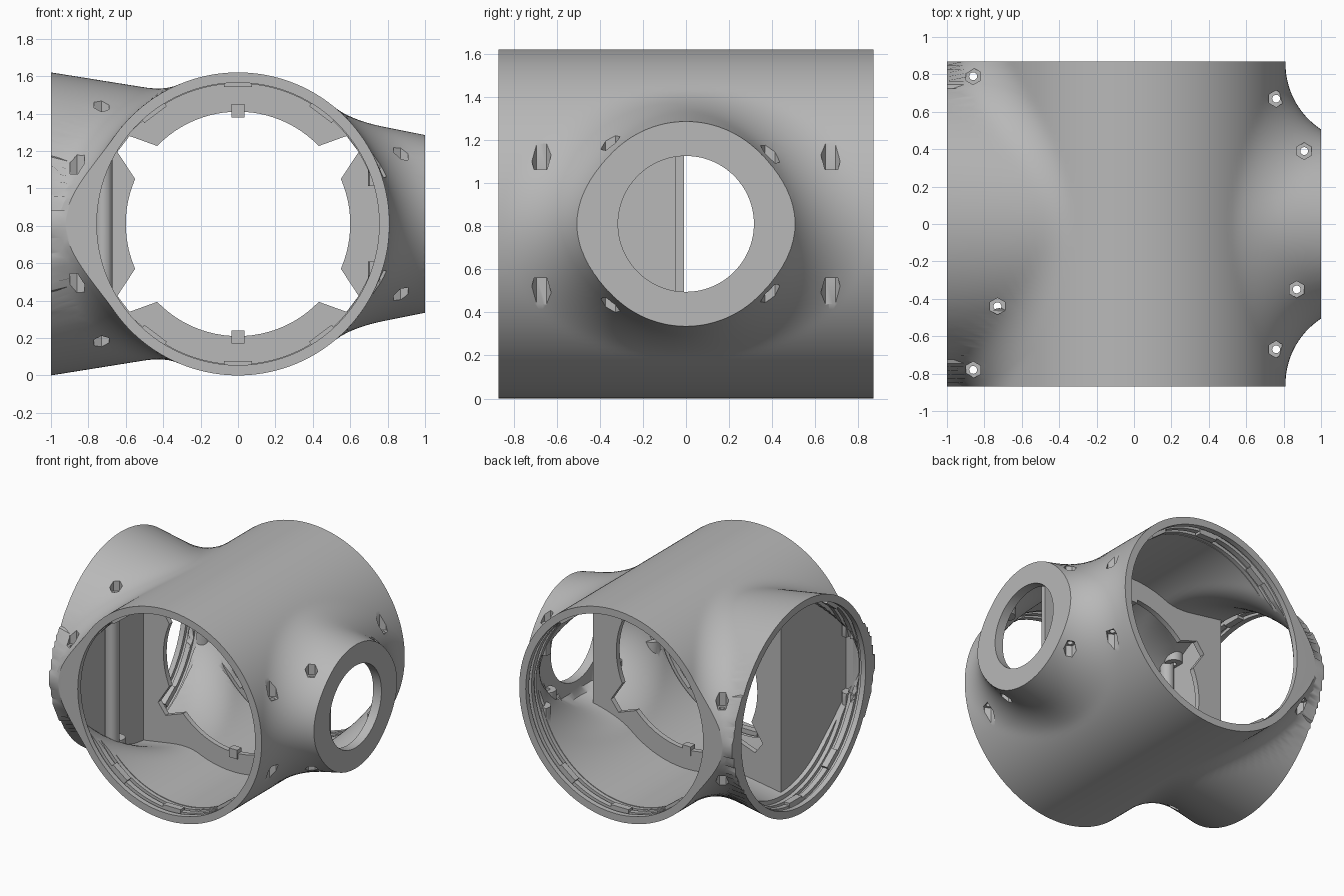
import bpy, bmesh, math
from mathutils import Vector, Matrix

if "Cube" in bpy.data.objects:
    bpy.data.objects.remove(bpy.data.objects["Cube"])

CZ, R, END = 0.81, 0.81, 0.87      # axis height, main tube radius, half length
BORE = 0.755

grey = bpy.data.materials.new("light grey")
grey.use_nodes = True
grey.diffuse_color = (0.48, 0.48, 0.48, 1)
grey.node_tree.nodes["Principled BSDF"].inputs["Base Color"].default_value = (0.48, 0.48, 0.48, 1)


def blend(x, y, z):
    """Distance to the main tube joined to a cone branch by a rolling fillet."""
    rho, r = math.hypot(x, z) + 1e-9, math.hypot(y, z) + 1e-9
    if x < 0:
        slope, radius, fillet = 0.16, 0.81 + 0.16 * (-1 - x), 0.26
        radius = 0.81 - 0.16 * (1 + x)
        nx = slope
    else:
        slope, radius, fillet = 0.2, 0.475 + 0.2 * (1 - x), 0.42
        nx = slope
    k = 1 / math.sqrt(1 + slope * slope)
    d1, d2 = rho - R, (r - radius) * k
    c = (x / rho * nx + z / rho * z / r) * k
    u, v = fillet - d1, fillet - d2
    if u > c * v and v > c * u and c < 0.999 and max(u, v) > 0:
        return fillet - math.sqrt((u * u + v * v - 2 * c * u * v) / (1 - c * c))
    return min(d1, d2)


def solve(inside, lo, hi):
    for _ in range(18):
        mid = (lo + hi) / 2
        lo, hi = (mid, hi) if inside(mid) else (lo, mid)
    return lo


def make(name, bm):
    bmesh.ops.recalc_face_normals(bm, faces=bm.faces)
    me = bpy.data.meshes.new(name)
    bm.to_mesh(me)
    bm.free()
    me.materials.append(grey)
    ob = bpy.data.objects.new(name, me)
    bpy.context.collection.objects.link(ob)
    return ob


def junction(name, offset, half, limit, rows, segs):
    """Blended solid, inset by offset and swept around the main axis."""
    bm, rings = bmesh.new(), []
    for i in range(rows + 1):
        y, ring = half * (2 * i / rows - 1), []
        for j in range(segs):
            a = math.tau * j / segs
            cx, cz = math.cos(a), math.sin(a)
            rho = solve(lambda t: blend(t * cx, y, t * cz) < -offset, 0.3, 1.6)
            rho = min(rho, limit / max(abs(cx), 1e-6))
            ring.append(bm.verts.new((rho * cx, y, CZ + rho * cz)))
        rings.append(ring)
    for a, b in zip(rings, rings[1:]):
        for j in range(segs):
            n = (j + 1) % segs
            bm.faces.new((a[j], a[n], b[n], b[j]))
    bm.faces.new(rings[0])
    bm.faces.new(rings[-1])
    return make(name, bm)


def add_cyl(bm, r, start, end, segs=96):
    a, b = Vector(start), Vector(end)
    rot = (b - a).to_track_quat('Z', 'Y').to_matrix().to_4x4()
    bmesh.ops.create_cone(bm, cap_ends=True, segments=segs, radius1=r, radius2=r,
                          depth=(b - a).length, matrix=Matrix.Translation((a + b) / 2) @ rot)


def add_box(bm, lo, hi):
    lo, hi = Vector(lo), Vector(hi)
    bmesh.ops.create_cube(bm, size=1, matrix=Matrix.Translation((lo + hi) / 2)
                          @ Matrix.Diagonal((*(hi - lo), 1)))


def solid(name, fn, *args):
    bm = bmesh.new()
    fn(bm, *args)
    return make(name, bm)


def cut(ob, tool, op='DIFFERENCE', keep=False):
    mod = ob.modifiers.new("cut", 'BOOLEAN')
    mod.operation, mod.object, mod.solver = op, tool, 'MANIFOLD'
    dg = bpy.context.evaluated_depsgraph_get()
    me = bpy.data.meshes.new_from_object(ob.evaluated_get(dg))
    ob.modifiers.clear()
    ob.data = me
    if not keep:
        bpy.data.objects.remove(tool)


# Shell
body = junction("junction_shell", 0, END, 9, 84, 160)
cut(body, solid("ends", add_box, (-1, -2, -1), (1, 2, 3)), 'INTERSECT')

# Screw positions: hexagonal pockets above and below
spots = [(-.86, .79), (-.73, -.44), (-.86, -.78), (.76, .67), (.91, .39), (.87, -.35), (.76, -.67)]
bosses, pockets, holes = bmesh.new(), bmesh.new(), bmesh.new()
for x, y in spots:
    floor = solve(lambda t: blend(x, y, t) < 0, 0, 1) - 0.05
    add_cyl(holes, 0.021, (x, y, -1), (x, y, 3), 16)
    for s in (-1, 1):
        add_cyl(bosses, 0.065, (x, y, CZ + s * (floor - 0.05)), (x, y, CZ + s * 1.5), 24)
        add_cyl(pockets, 0.045, (x, y, CZ + s * floor), (x, y, CZ + s * 1.5), 6)

cavity = junction("cavity", 0.06, 0.8, 0.93, 64, 128)
cut(cavity, make("bosses", bosses))
cut(body, cavity)

# Three large mouths with locking grooves and the small port
mouths = [(Vector((0, -1, 0)), END), (Vector((0, 1, 0)), END), (Vector((-1, 0, 0)), 1.0)]
mid = Vector((0, 0, CZ))
for d, e in mouths:
    cut(body, solid("mouth", add_cyl, BORE, mid + d * (e - 0.17), mid + d * (e + 0.2)))
    for depth in (0.04, 0.11):
        cut(body, solid("groove", add_cyl, BORE + 0.025, mid + d * (e - depth - 0.03), mid + d * (e - depth)))
cut(body, solid("port", add_cyl, 0.315, (0.7, 0, CZ), (1.2, 0, CZ)))
cut(body, make("pockets", pockets))
cut(body, make("holes", holes))

# Locking tabs around each mouth
tabs = bmesh.new()
for d, e in mouths:
    side = d.cross(Vector((0, 0, 1)))
    for deg in (90, 53, 127, 270, 233, 307):
        a = math.radians(deg)
        out = side * math.cos(a) + Vector((0, 0, math.sin(a)))
        tan = d.cross(out)
        rot = Matrix((tan, out, d)).transposed().to_4x4()
        pos = mid + out * 0.752 + d * (e - 0.09)
        bmesh.ops.create_cube(tabs, size=1, matrix=Matrix.Translation(pos) @ rot
                              @ Matrix.Diagonal((0.15, 0.04, 0.05, 1)))
tab_ob = make("locking_tabs", tabs)

# Inner partitions trimmed to the shell
plug = junction("plug", 0.03, 0.84, 0.96, 48, 96)
ring = solid("ring_partition", add_box, (-0.8, -0.05, -1), (0.8, -0.01, 3))
cut(ring, plug, 'INTERSECT', True)
cut(ring, solid("opening", add_cyl, 0.6, (0, -1, CZ), (0, 1, CZ)))
notch = [(.40, .39), (.433, .417), (.58, .47), (.645, .385), (.55, .24), (.5, .22)]
for sx in (-1, 1):
    for sz in (-1, 1):
        bm = bmesh.new()
        f = bm.faces.new([bm.verts.new((sx * x, -0.3, CZ + sz * z)) for x, z in notch])
        ext = bmesh.ops.extrude_face_region(bm, geom=[f])["geom"]
        bmesh.ops.translate(bm, vec=(0, 0.6, 0), verts=[v for v in ext if isinstance(v, bmesh.types.BMVert)])
        cut(ring, make("notch", bm))

keys = bmesh.new()
for s in (-1, 1):
    zs = sorted((CZ + s * 0.57, CZ + s * 0.64))
    add_box(keys, (-0.035, -0.06, zs[0]), (0.035, -0.005, zs[1]))
key_ob = make("ring_keys", keys)

side = solid("side_partition", add_box, (-0.8, -0.84, -1), (-0.77, -0.01, 3))
cut(side, plug, 'INTERSECT', True)
column = solid("partition_column", add_cyl, 0.05, (-0.72, -0.5, -1), (-0.72, -0.5, 3), 32)
cut(column, plug, 'INTERSECT')

# Shading
bpy.ops.object.select_all(action='DESELECT')
for ob in (body, ring, side, column, tab_ob, key_ob):
    ob.select_set(True)
bpy.context.view_layer.objects.active = body
bpy.ops.object.shade_smooth_by_angle(angle=math.radians(30))
